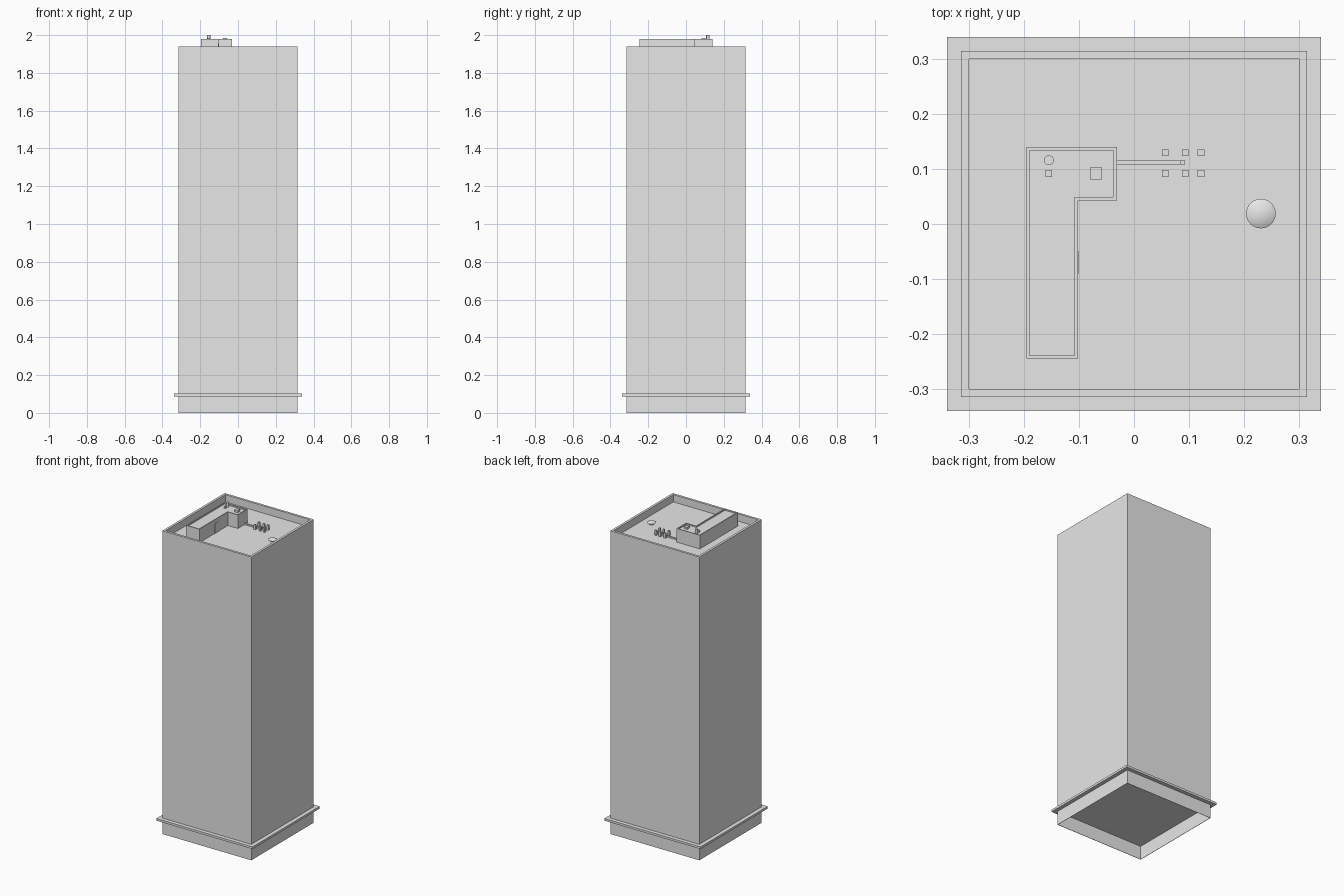
import bpy, bmesh

cube = bpy.data.objects.get("Cube")
if cube:
    bpy.data.objects.remove(cube, do_unlink=True)

grey = bpy.data.materials.new("concrete_grey")
grey.use_nodes = True
COLOUR = (0.8, 0.8, 0.8, 1)
grey.diffuse_color = COLOUR
grey.node_tree.nodes["Principled BSDF"].inputs["Base Color"].default_value = COLOUR

ROOF = 1.893      # sunken roof deck
TOP = 1.94        # parapet top
HALF = 0.315      # half width of the tower


def finish(name, bm):
    bmesh.ops.recalc_face_normals(bm, faces=bm.faces)
    mesh = bpy.data.meshes.new(name)
    bm.to_mesh(mesh)
    bm.free()
    mesh.materials.append(grey)
    ob = bpy.data.objects.new(name, mesh)
    bpy.context.collection.objects.link(ob)
    return ob


def square(h):
    return [(-h, -h), (h, -h), (h, h), (-h, h)]


def lathe_outline(name, rings):
    """Join stacked outlines (points, z) and cap both ends."""
    bm = bmesh.new()
    loops = [[bm.verts.new((x, y, z)) for x, y in pts] for pts, z in rings]
    n = len(loops[0])
    for a, b in zip(loops, loops[1:]):
        for i in range(n):
            j = (i + 1) % n
            bm.faces.new((a[i], a[j], b[j], b[i]))
    bm.faces.new(loops[0][::-1])
    bm.faces.new(loops[-1])
    return finish(name, bm)


def box(name, x0, x1, y0, y1, z0, z1):
    pts = [(x0, y0), (x1, y0), (x1, y1), (x0, y1)]
    return lathe_outline(name, [(pts, z0), (pts, z1)])


def cone(name, x, y, z0, z1, r0, r1, sides=24):
    bm = bmesh.new()
    bmesh.ops.create_cone(bm, cap_ends=True, segments=sides, radius1=r0,
                          radius2=r1, depth=z1 - z0)
    bmesh.ops.translate(bm, verts=bm.verts, vec=(x, y, (z0 + z1) / 2))
    ob = finish(name, bm)
    bpy.context.view_layer.objects.active = ob
    ob.select_set(True)
    bpy.ops.object.shade_smooth_by_angle()
    ob.select_set(False)
    return ob


# Tower shaft: hollow base at the bottom, parapet and sunken deck on top
inner = HALF - 0.015
lathe_outline("tower_shaft", [
    (square(HALF - 0.002), 0.087), (square(HALF - 0.002), 0),
    (square(HALF), 0), (square(HALF), TOP),
    (square(inner), TOP), (square(inner), ROOF)])

# Ledge around the base
box("base_ledge", -0.34, 0.34, -0.34, 0.34, 0.088, 0.102)

# L-shaped penthouse with a thin raised rim
X0, XM, X1 = -0.196, -0.102, -0.031
Y0, YM, Y1 = -0.245, 0.043, 0.14


def ell(d):
    return [(X0 + d, Y0 + d), (XM - d, Y0 + d), (XM - d, YM + d),
            (X1 - d, YM + d), (X1 - d, Y1 - d), (X0 + d, Y1 - d)]


DECK = 1.972
lathe_outline("penthouse", [(ell(0), ROOF), (ell(0), 1.98),
                            (ell(0.006), 1.98), (ell(0.006), DECK)])

# Penthouse door
box("penthouse_door", XM, XM + 0.002, -0.09, -0.05, ROOF, 1.955)

# Penthouse roof fittings
cone("penthouse_flue", -0.155, 0.116, DECK, 2.0, 0.009, 0.009)
box("penthouse_hatch", -0.08, -0.058, 0.081, 0.103, DECK, 1.986)
box("penthouse_vent", -0.161, -0.149, 0.086, 0.098, DECK, 1.984)

# Conduit from the penthouse with an upright end
box("conduit", X1, 0.093, 0.108, 0.116, ROOF, 1.902)
box("conduit_riser", 0.085, 0.093, 0.108, 0.116, ROOF, 1.91)

# Two rows of service posts
for i, x in enumerate((0.057, 0.093, 0.122)):
    for side, y in (("front", 0.092), ("back", 0.13)):
        box(f"post_{side}_{i + 1}", x - 0.006, x + 0.006,
            y - 0.006, y + 0.006, ROOF, 1.925)

# Mushroom vent
cone("vent_stem", 0.231, 0.019, ROOF, 1.903, 0.016, 0.016)
cone("vent_cap", 0.231, 0.019, 1.903, 1.918, 0.027, 0)
